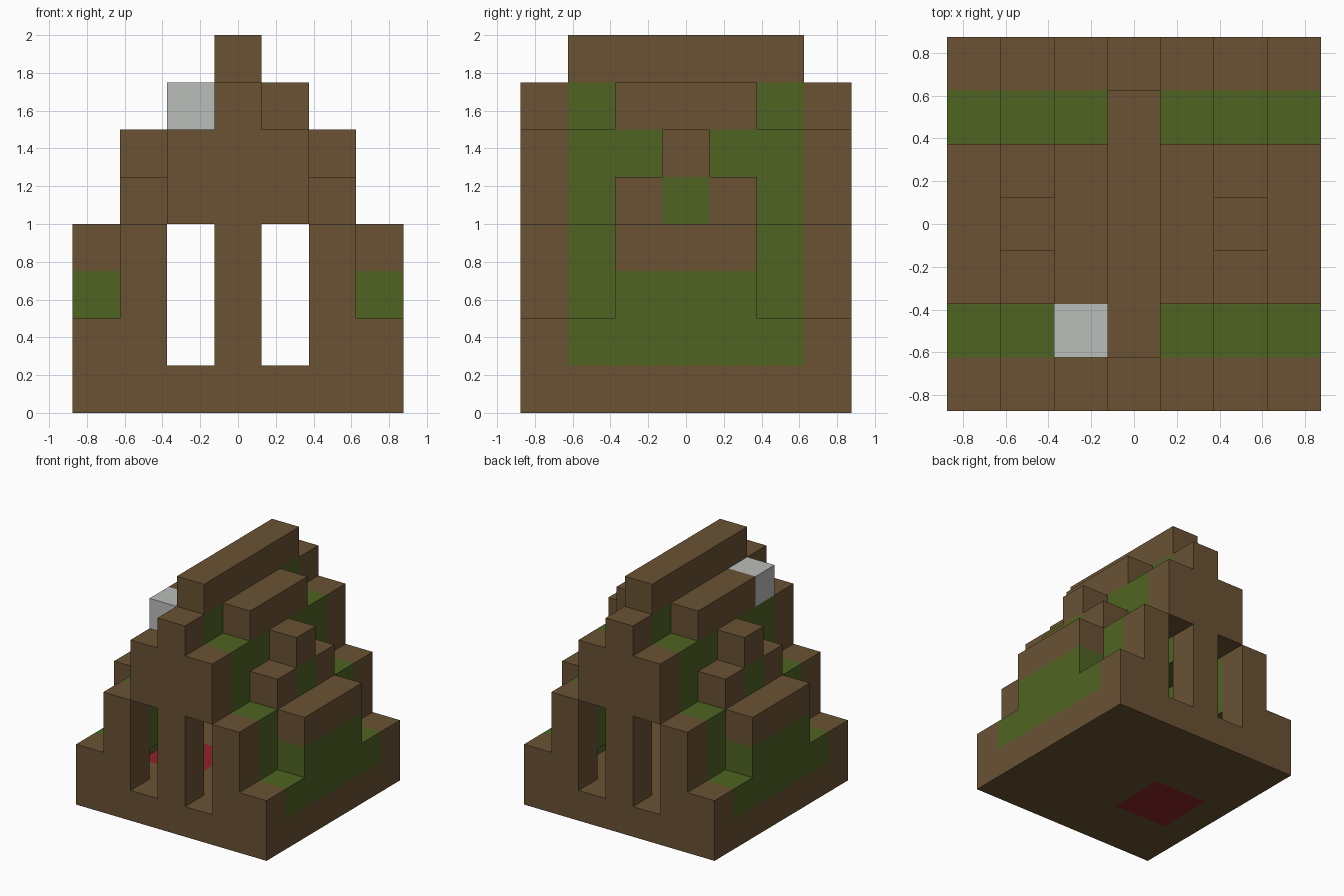
import bpy
import bmesh
from mathutils import Vector

CELL = 0.25
HALF = 3.5  # half the footprint, in cells

if "Cube" in bpy.data.objects:
    bpy.data.objects.remove(bpy.data.objects["Cube"], do_unlink=True)


def make_material(name, rgb):
    mat = bpy.data.materials.new(name)
    mat.use_nodes = True
    mat.diffuse_color = (*rgb, 1)
    bsdf = next(n for n in mat.node_tree.nodes if n.type == "BSDF_PRINCIPLED")
    bsdf.inputs["Base Color"].default_value = (*rgb, 1)
    return mat


BROWN = make_material("brown wood", (0.144, 0.084, 0.034))
GREEN = make_material("moss green", (0.080, 0.127, 0.016))
RED = make_material("dark red", (0.262, 0.018, 0.023))
PALE = make_material("pale grey", (0.497, 0.508, 0.497))


def blocks(name, mat, boxes):
    """One object from boxes, each given as x, y, z spans in cells."""
    bm = bmesh.new()
    for spans in boxes:
        low = Vector([s[0] for s in spans])
        high = Vector([s[1] for s in spans])
        for v in bmesh.ops.create_cube(bm, size=1)["verts"]:
            p = low + (v.co + Vector((0.5, 0.5, 0.5))) * (high - low)
            v.co = (p - Vector((HALF, HALF, 0))) * CELL
    mesh = bpy.data.meshes.new(name)
    bm.to_mesh(mesh)
    bm.free()
    mesh.materials.append(mat)
    obj = bpy.data.objects.new(name, mesh)
    bpy.context.collection.objects.link(obj)


def mirrored(boxes):
    """Boxes plus their copies across the centre line."""
    return boxes + [((7 - x[1], 7 - x[0]), y, z) for x, y, z in boxes]


# Floor with a red rug set into it
rug_x, rug_y, ground = (1, 3), (2, 4), (0, 1)
blocks("floor", BROWN, [
    ((0, 7), (0, rug_y[0]), ground),
    ((0, 7), (rug_y[1], 7), ground),
    ((0, rug_x[0]), rug_y, ground),
    ((rug_x[1], 7), rug_y, ground),
])
blocks("rug", RED, [(rug_x, rug_y, ground)])

# Stepped gables with two tall windows each
for name, y in (("front_gable", (0, 1)), ("back_gable", (6, 7))):
    side_walls = mirrored([((6, 7), y, (1, 2)), ((5, 6), y, (1, 4))])
    blocks(name, BROWN, side_walls + [
        ((3, 4), y, (1, 4)),
        ((2, 5), y, (4, 6)),
        ((3, 4), y, (6, 7)),
    ])

# Green roof shell stepping up to the ridge
full, middle, centre = (1, 6), (2, 5), (3, 4)
shell = mirrored([
    ((6, 7), full, (1, 2)),
    ((6, 7), middle, (2, 3)),
    ((5, 6), full, (2, 4)),
    ((5, 6), centre, (4, 5)),
    ((4, 5), full, (4, 6)),
])
blocks("roof_shell", GREEN, shell + [((3, 4), full, (6, 7))])

# Brown beams capping each step
blocks("eave_beams", BROWN, mirrored([((6, 7), middle, (3, 4))]))
blocks("dormer_steps", BROWN, mirrored([
    ((5, 6), (2, 3), (4, 5)),
    ((5, 6), (4, 5), (4, 5)),
    ((5, 6), centre, (5, 6)),
]))
blocks("upper_beams", BROWN, mirrored([((4, 5), middle, (6, 7))]))
blocks("ridge_beam", BROWN, [((3, 4), full, (7, 8))])

# Pale chimney block beside the ridge
blocks("chimney", PALE, [((2, 3), (1, 2), (6, 7))])
